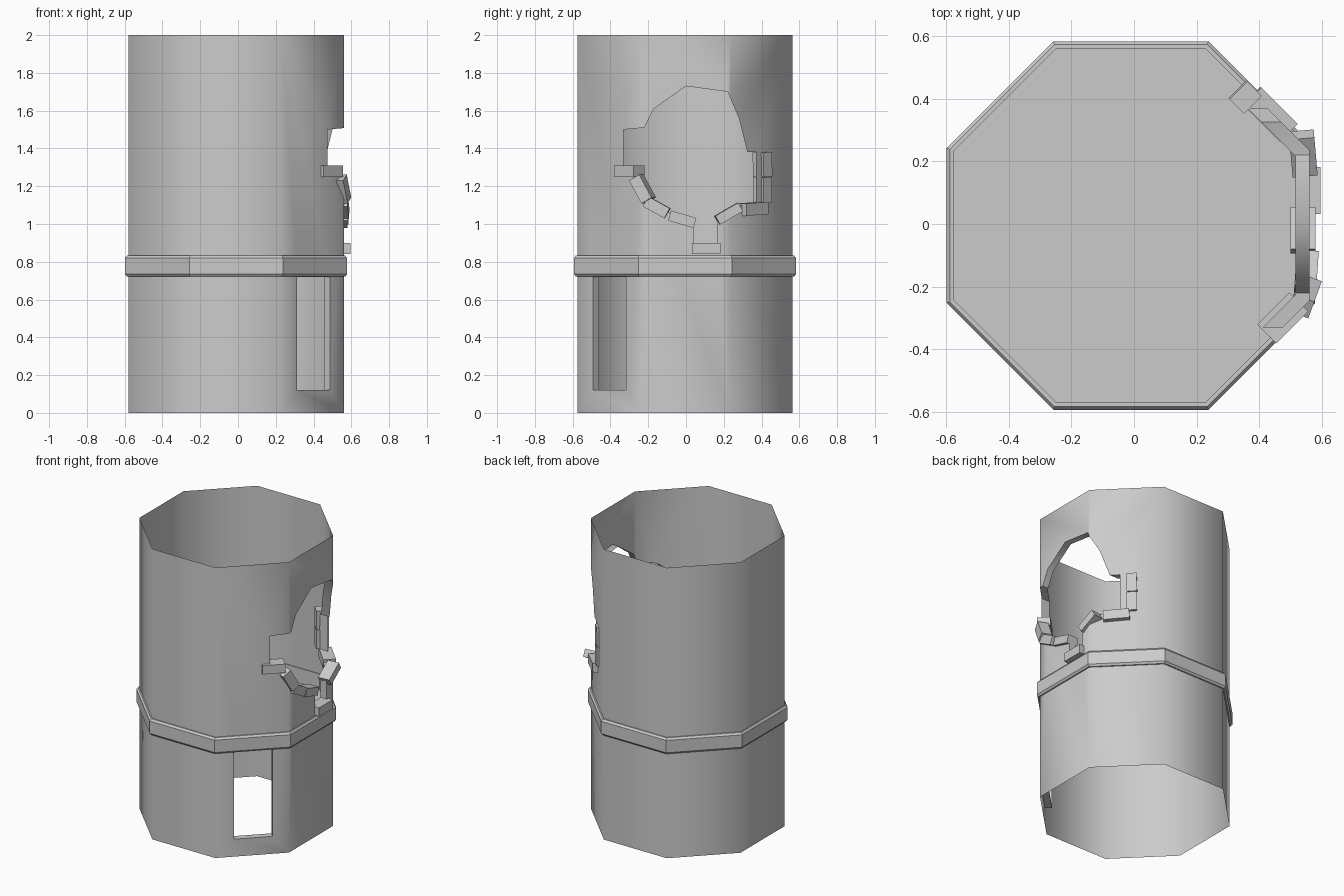
import bpy, bmesh, math
from mathutils import Vector, Matrix

if "Cube" in bpy.data.objects:
    bpy.data.objects.remove(bpy.data.objects["Cube"])

CX, CY = -0.01, -0.005
RATIO = 0.24 / 0.57


def link(name, bm):
    bmesh.ops.recalc_face_normals(bm, faces=bm.faces[:])
    me = bpy.data.meshes.new(name)
    bm.to_mesh(me)
    bm.free()
    ob = bpy.data.objects.new(name, me)
    bpy.context.collection.objects.link(ob)
    return ob


def octagon(half):
    c = half * RATIO
    pts = [(half, -c), (half, c), (c, half), (-c, half),
           (-half, c), (-half, -c), (-c, -half), (c, -half)]
    return [(x + CX, y + CY) for x, y in pts]


def oct_tube(name, profile):
    """Closed octagonal ring from a loop of (half width, z) points."""
    bm = bmesh.new()
    rings = [[bm.verts.new((x, y, z)) for x, y in octagon(h)] for h, z in profile]
    for a, b in zip(rings, rings[1:] + rings[:1]):
        for i in range(8):
            j = (i + 1) % 8
            bm.faces.new((a[i], a[j], b[j], b[i]))
    return link(name, bm)


def oct_norm(v):
    x, y = abs(v.x - CX), abs(v.y - CY)
    return max(x, y, (x + y) / (1 + RATIO))


def box(name, loc, size, yaw=0, roll=0):
    """Box: size = depth, length, height; roll spins it within the wall plane."""
    bm = bmesh.new()
    m = (Matrix.Translation(loc) @ Matrix.Rotation(math.radians(yaw), 4, 'Z')
         @ Matrix.Rotation(math.radians(roll), 4, 'X')
         @ Matrix.Diagonal((*size, 1)))
    bmesh.ops.create_cube(bm, size=1, matrix=m)
    return link(name, bm)


# Tower wall, first as a thick ring
IN = 0.525
wall = oct_tube("tower_wall", [(0.57, 0), (0.57, 2), (IN, 2), (IN, 0)])

# Cutters: ragged breach and doorway
breach = [(-0.33, 1.50), (-0.22, 1.51), (-0.17, 1.61), (0, 1.73), (0.22, 1.70),
          (0.28, 1.56), (0.325, 1.38), (0.37, 1.38), (0.37, 1.11), (0.29, 1.10),
          (0.165, 1.02), (0.165, 0.89), (0.04, 0.89), (0.04, 1.0), (-0.09, 1.06),
          (-0.18, 1.11), (-0.25, 1.24), (-0.33, 1.29)]
bm = bmesh.new()
near = [bm.verts.new((0.2, y, z)) for y, z in breach]
far = [bm.verts.new((0.9, y, z)) for y, z in breach]
bm.faces.new(near)
bm.faces.new(far)
for i in range(len(breach)):
    j = (i + 1) % len(breach)
    bm.faces.new((near[i], near[j], far[j], far[i]))
cut_a = link("breach_cutter", bm)
cut_b = box("doorway_cutter", (0.395, -0.40, 0.42), (0.3, 0.245, 0.60), -45)

bpy.context.view_layer.objects.active = wall
for c in (cut_a, cut_b):
    mod = wall.modifiers.new("cut", 'BOOLEAN')
    mod.operation = 'DIFFERENCE'
    mod.solver = 'EXACT'
    mod.object = c
    bpy.ops.object.modifier_apply(modifier=mod.name)
    bpy.data.objects.remove(c)

# Drop inner skin and rims: thin shell with reveals at the openings
bm = bmesh.new()
bm.from_mesh(wall.data)
kill = [f for f in bm.faces
        if all(oct_norm(v.co) < IN + 0.005 for v in f.verts)
        or all(v.co.z < 0.001 for v in f.verts)
        or all(v.co.z > 1.999 for v in f.verts)]
bmesh.ops.delete(bm, geom=kill, context='FACES')
bm.to_mesh(wall.data)
bm.free()
bpy.ops.object.select_all(action='DESELECT')
wall.select_set(True)
bpy.ops.object.shade_smooth_by_angle(angle=math.radians(50))

# Inner floor
bm = bmesh.new()
bm.faces.new([bm.verts.new((x, y, 0.73)) for x, y in octagon(0.57)])
link("inner_floor", bm)

# Band with chamfered edges
oct_tube("band", [(0.565, 0.722), (0.578, 0.722), (0.588, 0.735),
                  (0.588, 0.82), (0.578, 0.833), (0.565, 0.833)])

# Loose stones around the breach: location, size, yaw, roll
stones = [
    ((0.475, -0.30, 1.28), (0.085, 0.145, 0.06), -45, 0),
    ((0.545, -0.23, 1.185), (0.07, 0.14, 0.065), -20, -60),
    ((0.55, -0.155, 1.088), (0.07, 0.13, 0.06), -4, -29),
    ((0.54, -0.02, 1.025), (0.08, 0.14, 0.055), 0, -16),
    ((0.555, 0.107, 0.87), (0.08, 0.15, 0.06), 0, 0),
    ((0.54, 0.225, 1.055), (0.08, 0.14, 0.052), 5, 30),
    ((0.435, 0.35, 1.08), (0.08, 0.165, 0.065), 45, 3),
    ((0.355, 0.405, 1.18), (0.08, 0.065, 0.13), 45, 0),
    ((0.355, 0.405, 1.315), (0.08, 0.065, 0.13), 45, 2),
]
for n, s in enumerate(stones):
    box(f"stone_{n + 1}", *s)
